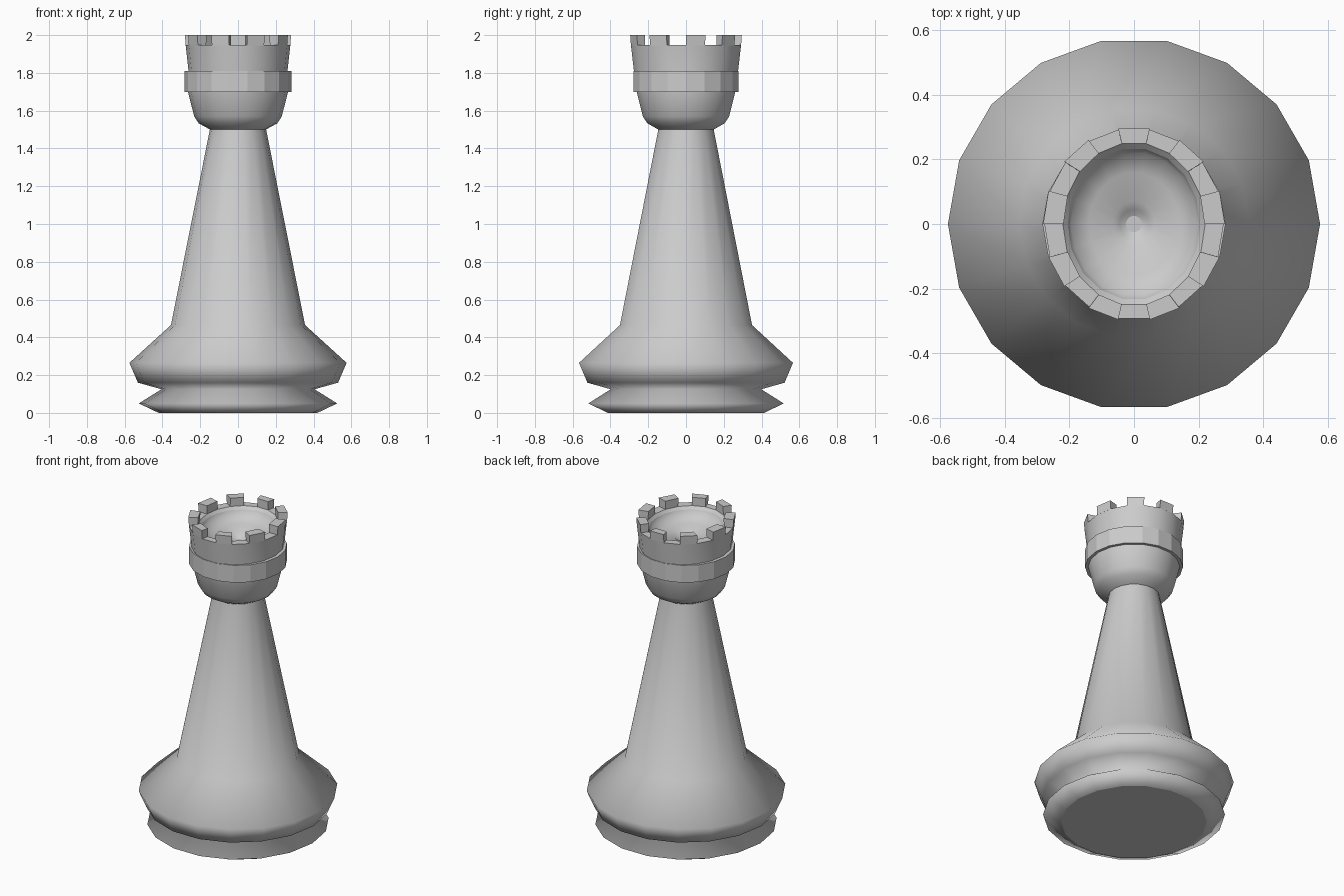
import bpy, bmesh
from math import cos, sin, radians

if "Cube" in bpy.data.objects:
    bpy.data.objects.remove(bpy.data.objects["Cube"])

SIDES = 18


def ring_points(rx, ry, z):
    return [(rx * cos(radians(20 * i)), ry * sin(radians(20 * i)), z) for i in range(SIDES)]


def finish(name, bm, smooth):
    bmesh.ops.recalc_face_normals(bm, faces=bm.faces[:])
    for f in bm.faces:
        f.smooth = smooth and len(f.verts) == 4
    me = bpy.data.meshes.new(name)
    bm.to_mesh(me)
    bm.free()
    ob = bpy.data.objects.new(name, me)
    bpy.context.collection.objects.link(ob)
    return ob


def lathe(name, profile, smooth=True, cap=True, closed=False, sharp=()):
    """Skin 18-sided rings given as (rx, ry, z); optionally cap or close the loop."""
    bm = bmesh.new()
    rings = [[bm.verts.new(p) for p in ring_points(*r)] for r in profile]
    pairs = list(zip(rings, rings[1:])) + ([(rings[-1], rings[0])] if closed else [])
    for a, b in pairs:
        for i in range(SIDES):
            j = (i + 1) % SIDES
            bm.faces.new((a[i], a[j], b[j], b[i]))
    if cap:
        bm.faces.new(rings[0])
        bm.faces.new(rings[-1])
    for k in sharp:
        for i in range(SIDES):
            bm.edges.get((rings[k][i], rings[k][(i + 1) % SIDES])).smooth = False
    return finish(name, bm, smooth)


def round_profile(pairs):
    return [(r, r, z) for r, z in pairs]


# Base and tapering shaft
lathe("base_and_shaft", round_profile([
    (0.42, 0), (0.525, 0.05), (0.405, 0.125), (0.53, 0.16),
    (0.575, 0.265), (0.355, 0.465), (0.148, 1.505)]), sharp=(0,))

# Cup, tower wall, rim and hollow bowl with a small central pit
lathe("tower_head", round_profile([
    (0.148, 1.5), (0.208, 1.533), (0.232, 1.57), (0.265, 1.70)]) + [
    (0.262, 0.280, 1.81), (0.277, 0.296, 1.947),
    (0.220, 0.252, 1.947), (0.205, 0.235, 1.93),
    (0.195, 0.222, 1.905), (0.14, 0.16, 1.875), (0.065, 0.07, 1.865),
    (0.045, 0.045, 1.845), (0.025, 0.025, 1.835)], sharp=(5, 6, 7))

# Faceted collar band
lathe("collar", round_profile([
    (0.25, 1.70), (0.283, 1.70), (0.283, 1.81), (0.25, 1.81)]),
    smooth=False, cap=False, closed=True)

# Battlements on every second segment of the rim
bm = bmesh.new()
outer_low, inner_low = ring_points(0.277, 0.296, 1.945), ring_points(0.220, 0.252, 1.945)
outer_top, inner_top = ring_points(0.281, 0.300, 2.0), ring_points(0.218, 0.252, 2.0)
for i in range(0, SIDES, 2):
    j = i + 1
    lo = [bm.verts.new(p) for p in (outer_low[i], outer_low[j], inner_low[j], inner_low[i])]
    hi = [bm.verts.new(p) for p in (outer_top[i], outer_top[j], inner_top[j], inner_top[i])]
    bm.faces.new(lo)
    bm.faces.new(hi)
    for k in range(4):
        n = (k + 1) % 4
        bm.faces.new((lo[k], lo[n], hi[n], hi[k]))
finish("battlements", bm, False)
